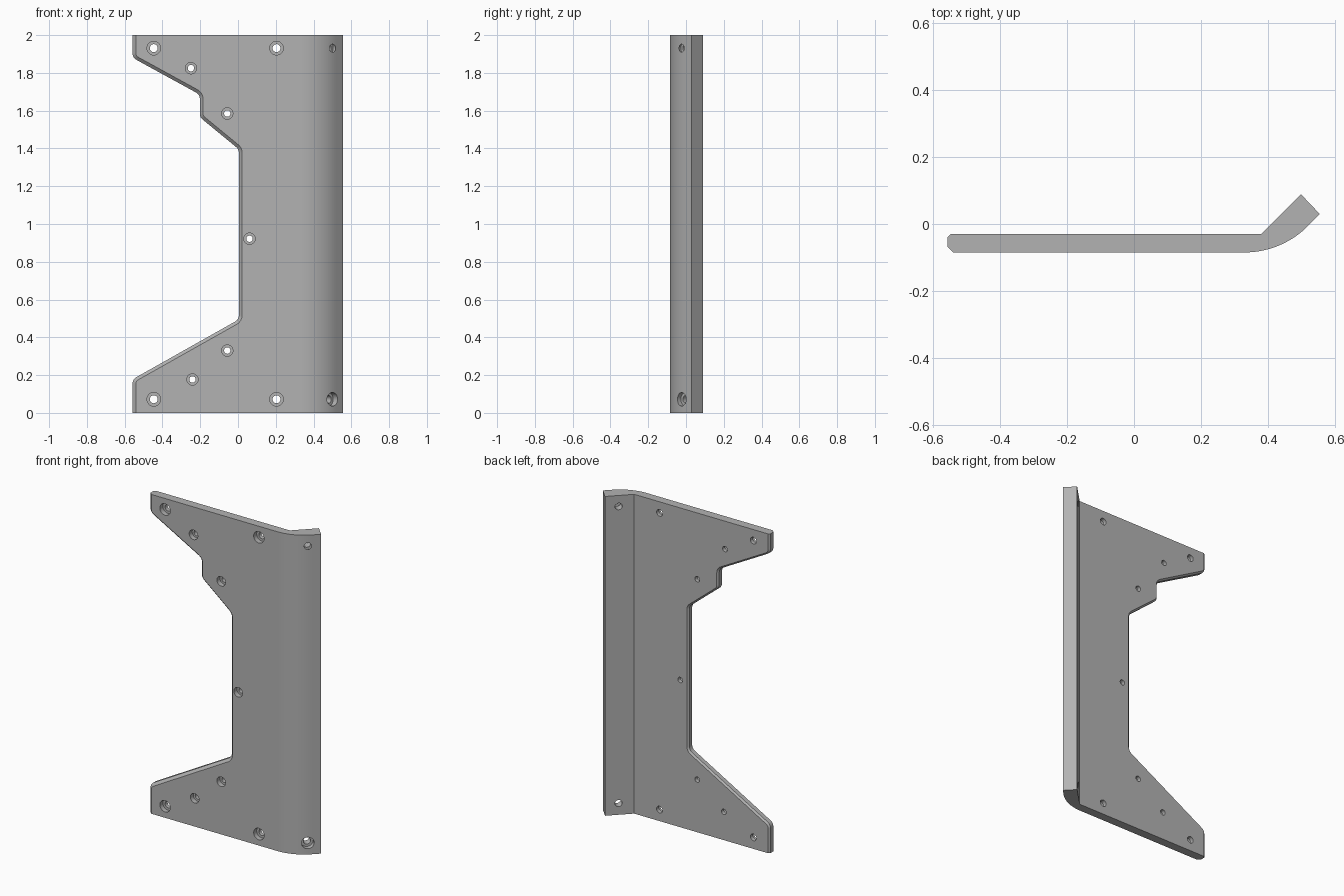
import bpy, bmesh, math
from mathutils import Vector

if "Cube" in bpy.data.objects:
    bpy.data.objects.remove(bpy.data.objects["Cube"])

HEIGHT, FRONT, BACK, SEAM = 2.0, -0.085, -0.03, 0.33
BEND_R, LIP = 0.268, 0.036

grey = bpy.data.materials.new("plain grey")
grey.use_nodes = True
colour = (0.45, 0.45, 0.45, 1)
grey.diffuse_color = colour
grey.node_tree.nodes["Principled BSDF"].inputs["Base Color"].default_value = colour


def rounded(points, radius, steps=6):
    """Open path with every inner corner replaced by an arc."""
    pts = [Vector(p) for p in points]
    path = [pts[0]]
    for a, b, c in zip(pts, pts[1:], pts[2:]):
        u, v = (a - b).normalized(), (c - b).normalized()
        half = u.angle(v) / 2
        centre = b + (u + v).normalized() * (radius / math.sin(half))
        start = b + u * (radius / math.tan(half)) - centre
        end = b + v * (radius / math.tan(half)) - centre
        sweep = start.angle(end)
        for i in range(steps + 1):
            t = i / steps
            path.append(centre + (start * math.sin((1 - t) * sweep)
                                  + end * math.sin(t * sweep)) / math.sin(sweep))
    return path + [pts[-1]]


def inset(path, amount):
    """Move a downward path towards the plate's interior."""
    result = []
    for i, p in enumerate(path):
        normals = []
        for a, b in ((i - 1, i), (i, i + 1)):
            if a >= 0 and b < len(path):
                d = (path[b] - path[a]).normalized()
                normals.append(Vector((-d.y, d.x)))
        n = sum(normals, Vector((0, 0))).normalized()
        result.append(p + n * (amount / n.dot(normals[0])))
    return result


bm = bmesh.new()

# Flat plate: notched left edge, chamfered front and back
edge = rounded([(-0.558, HEIGHT), (-0.558, 1.88), (-0.202, 1.685), (-0.202, 1.565),
                (0.005, 1.395), (0.005, 0.495), (-0.558, 0.178), (-0.558, 0)], 0.04)
layers = [(FRONT, 0.017), (FRONT + 0.017, 0), (BACK - 0.01, 0), (BACK, 0.01)]
rings = []
for y, amount in layers:
    outline = inset(edge, amount) + [Vector((SEAM, 0)), Vector((SEAM, HEIGHT))]
    rings.append([bm.verts.new((p.x, y, p.y)) for p in outline])
for r, s in zip(rings, rings[1:]):
    for i in range(len(r)):
        j = (i + 1) % len(r)
        if i != len(r) - 2:          # seam side stays open
            bm.faces.new((r[i], r[j], s[j], s[i]))
bm.faces.new(rings[0])
bm.faces.new(rings[-1])

# Bent flange: curved outside, sharp inside corner
profile = [(SEAM, y) for y, _ in reversed(layers)]
for i in range(1, 17):
    a = math.radians(45) * i / 16
    profile.append((SEAM + BEND_R * math.sin(a), FRONT + BEND_R * (1 - math.cos(a))))
profile += [(profile[-1][0] + LIP, profile[-1][1] + LIP), (0.499, 0.089), (0.38, BACK)]
low = [bm.verts.new((x, y, 0)) for x, y in profile]
high = [bm.verts.new((x, y, HEIGHT)) for x, y in profile]
bm.faces.new(low)
bm.faces.new(high)
for i in range(3, len(low)):
    j = (i + 1) % len(low)
    bm.faces.new((low[i], low[j], high[j], high[i]))

bmesh.ops.remove_doubles(bm, verts=bm.verts, dist=0.0005)
bmesh.ops.recalc_face_normals(bm, faces=bm.faces)
mesh = bpy.data.meshes.new("bent_plate")
bm.to_mesh(mesh)
bm.free()
plate = bpy.data.objects.new("bent_plate", mesh)
bpy.context.collection.objects.link(plate)
mesh.materials.append(grey)


# Counterbored screw holes
def drill(x, y, z, outer, inner, depth, turn=0):
    inward = Vector((-math.sin(turn), math.cos(turn), 0))
    for radius, near, far in ((outer, -0.08, depth), (inner, -0.09, 0.2)):
        bpy.ops.mesh.primitive_cylinder_add(
            vertices=32, radius=radius, depth=far - near,
            location=Vector((x, y, z)) + inward * (near + far) / 2,
            rotation=(math.pi / 2, 0, turn))
        cutter = bpy.context.object
        cutter.name = "hole_cutter"
        cutter.data.materials.append(grey)
        cutter.hide_render = True
        mod = plate.modifiers.new("hole", "BOOLEAN")
        mod.operation = "DIFFERENCE"
        mod.solver = "EXACT"
        mod.object = cutter
        cutters.append(cutter)


cutters = []
for z in (0.072, 1.931):
    for x in (-0.446, 0.204):
        drill(x, FRONT, z, 0.036, 0.021, 0.03)
    drill(0.5, -0.023, z, 0.036, 0.021, 0.03, math.radians(45))
for x, z in ((-0.249, 1.825), (-0.057, 1.585), (0.061, 0.922), (-0.057, 0.33), (-0.241, 0.177)):
    drill(x, FRONT, z, 0.03, 0.017, 0.03)

# Apply the cuts, then shade
bpy.ops.object.select_all(action="DESELECT")
plate.select_set(True)
bpy.context.view_layer.objects.active = plate
for mod in list(plate.modifiers):
    bpy.ops.object.modifier_apply(modifier=mod.name)
for cutter in cutters:
    bpy.data.objects.remove(cutter)
bpy.ops.object.shade_smooth_by_angle(angle=math.radians(30))
